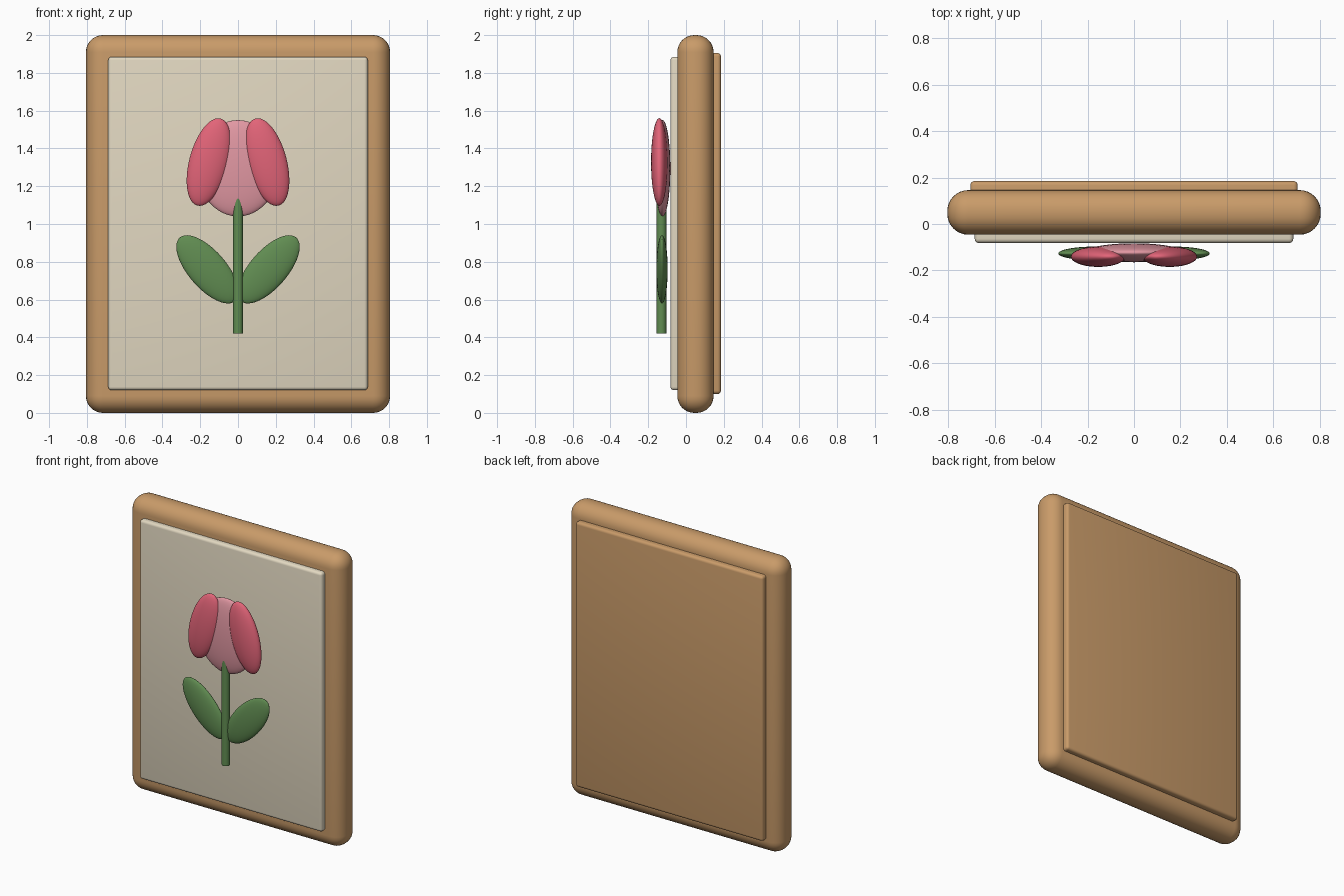
import bpy, math

if "Cube" in bpy.data.objects:
    bpy.data.objects.remove(bpy.data.objects["Cube"])


def material(name, rgb):
    # sRGB 0-255 to linear
    lin = [((c / 255 + 0.055) / 1.055) ** 2.4 for c in rgb]
    m = bpy.data.materials.new(name)
    m.diffuse_color = (*lin, 1)
    m.use_nodes = True
    m.node_tree.nodes["Principled BSDF"].inputs["Base Color"].default_value = m.diffuse_color
    return m


WOOD = material("warm wood", (201, 155, 105))
CREAM = material("cream", (226, 216, 193))
ROSE = material("rose pink", (226, 100, 120))
BLUSH = material("pale pink", (226, 152, 163))
GREEN = material("leaf green", (97, 141, 82))


def finish(ob, name, mat):
    ob.name = name
    ob.data.materials.append(mat)
    bpy.ops.object.shade_smooth_by_angle(angle=math.radians(40))
    return ob


def slab(name, x, y0, y1, z0, z1, bevel, segments, mat):
    bpy.ops.mesh.primitive_cube_add(size=1, location=(0, (y0 + y1) / 2, (z0 + z1) / 2))
    ob = bpy.context.object
    ob.scale = (2 * x, y1 - y0, z1 - z0)
    bpy.ops.object.transform_apply(location=False, rotation=False, scale=True)
    b = ob.modifiers.new("rounding", "BEVEL")
    b.width, b.segments = bevel, segments
    bpy.ops.object.modifier_apply(modifier=b.name)
    return finish(ob, name, mat)


def ellipsoid(name, loc, radii, tilt, mat):
    bpy.ops.mesh.primitive_uv_sphere_add(segments=48, ring_count=24, location=loc,
                                         rotation=(0, math.radians(tilt), 0))
    ob = bpy.context.object
    ob.scale = radii
    bpy.ops.object.transform_apply(location=False, rotation=True, scale=True)
    return finish(ob, name, mat)


# Framed board: rounded frame, front canvas, back panel
slab("frame", 0.805, -0.046, 0.146, 0, 2, 0.09, 8, WOOD)
slab("canvas", 0.687, -0.082, 0.0, 0.12, 1.885, 0.018, 4, CREAM)
slab("back_panel", 0.706, 0.09, 0.185, 0.10, 1.905, 0.018, 4, WOOD)

# Stem
bpy.ops.mesh.primitive_cylinder_add(vertices=32, radius=0.026, depth=0.74,
                                    location=(0, -0.13, 0.79))
finish(bpy.context.object, "stem", GREEN)

# Tulip bloom: pale centre with mirrored petals and leaves
ellipsoid("bloom_centre", (0, -0.124, 1.295), (0.215, 0.041, 0.255), 0, BLUSH)
for side, word in ((-1, "left"), (1, "right")):
    ellipsoid(word + "_petal", (side * 0.154, -0.141, 1.328),
              (0.104, 0.044, 0.2385), -side * 15, ROSE)
    ellipsoid(word + "_leaf", (side * 0.162, -0.127, 0.76),
              (0.1, 0.03, 0.223), side * 41, GREEN)
